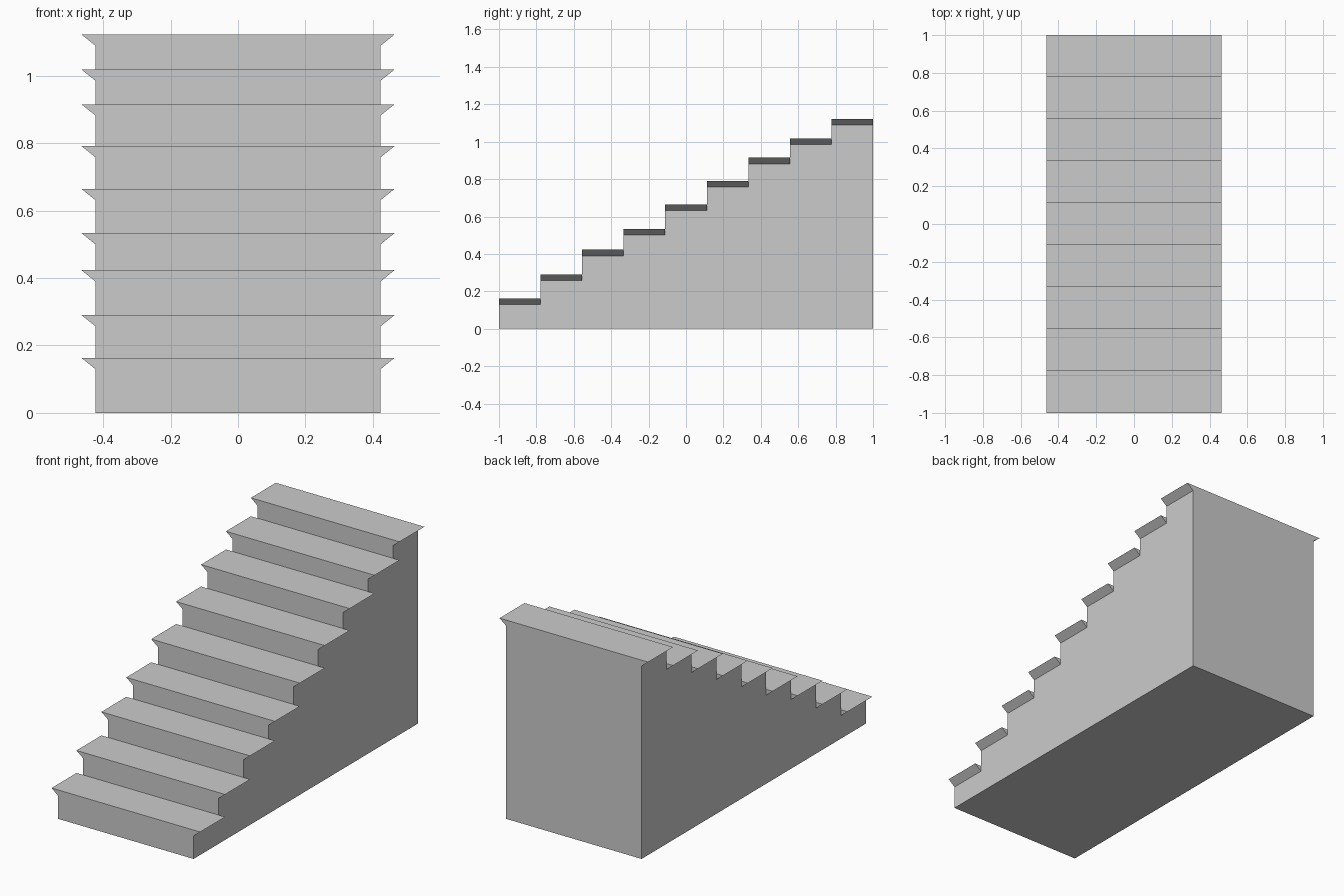
import bpy, bmesh

if "Cube" in bpy.data.objects:
    bpy.data.objects.remove(bpy.data.objects["Cube"])

TOPS = [0.163, 0.290, 0.423, 0.533, 0.664, 0.791, 0.915, 1.018, 1.122]
N = len(TOPS)
BODY, TREAD, LIP = 0.423, 0.464, 0.033   # half widths, lip height
ys = [-1 + 2 * i / N for i in range(N + 1)]

bm = bmesh.new()


def face(points):
    bm.faces.new([bm.verts.new(p) for p in points])


def flared_wall(y, low, top):
    """Upright wall whose upper corners flare out to the tread width."""
    face([(-BODY, y, low), (BODY, y, low), (BODY, y, top - LIP),
          (TREAD, y, top), (-TREAD, y, top), (-BODY, y, top - LIP)])


low = 0.0
for i, top in enumerate(TOPS):
    y0, y1 = ys[i], ys[i + 1]
    last = i == N - 1
    # riser and tread
    flared_wall(y0, low, top)
    inner = [] if last else [(BODY, y1, top), (-BODY, y1, top)]
    face([(-TREAD, y0, top), (TREAD, y0, top), (TREAD, y1, top)]
         + inner + [(-TREAD, y1, top)])
    # sloped lip under each tread end, with its back cap
    for s in (-1, 1):
        face([(s * BODY, y0, top - LIP), (s * BODY, y1, top - LIP),
              (s * TREAD, y1, top), (s * TREAD, y0, top)])
        if not last:
            face([(s * BODY, y1, top - LIP), (s * BODY, y1, top),
                  (s * TREAD, y1, top)])
    low = top

# back wall and underside
flared_wall(1, 0, TOPS[-1])
face([(-BODY, -1, 0), (BODY, -1, 0), (BODY, 1, 0), (-BODY, 1, 0)])

# stepped side walls
for s in (-1, 1):
    outline = [(s * BODY, 1, 0), (s * BODY, -1, 0)]
    for i, top in enumerate(TOPS):
        outline += [(s * BODY, ys[i], top - LIP), (s * BODY, ys[i + 1], top - LIP)]
        if i < N - 1:
            outline.append((s * BODY, ys[i + 1], top))
    face(outline)

bmesh.ops.remove_doubles(bm, verts=bm.verts[:], dist=0.0001)
bmesh.ops.recalc_face_normals(bm, faces=bm.faces[:])
mesh = bpy.data.meshes.new("staircase")
bm.to_mesh(mesh)
bm.free()
bpy.context.collection.objects.link(bpy.data.objects.new("staircase", mesh))
